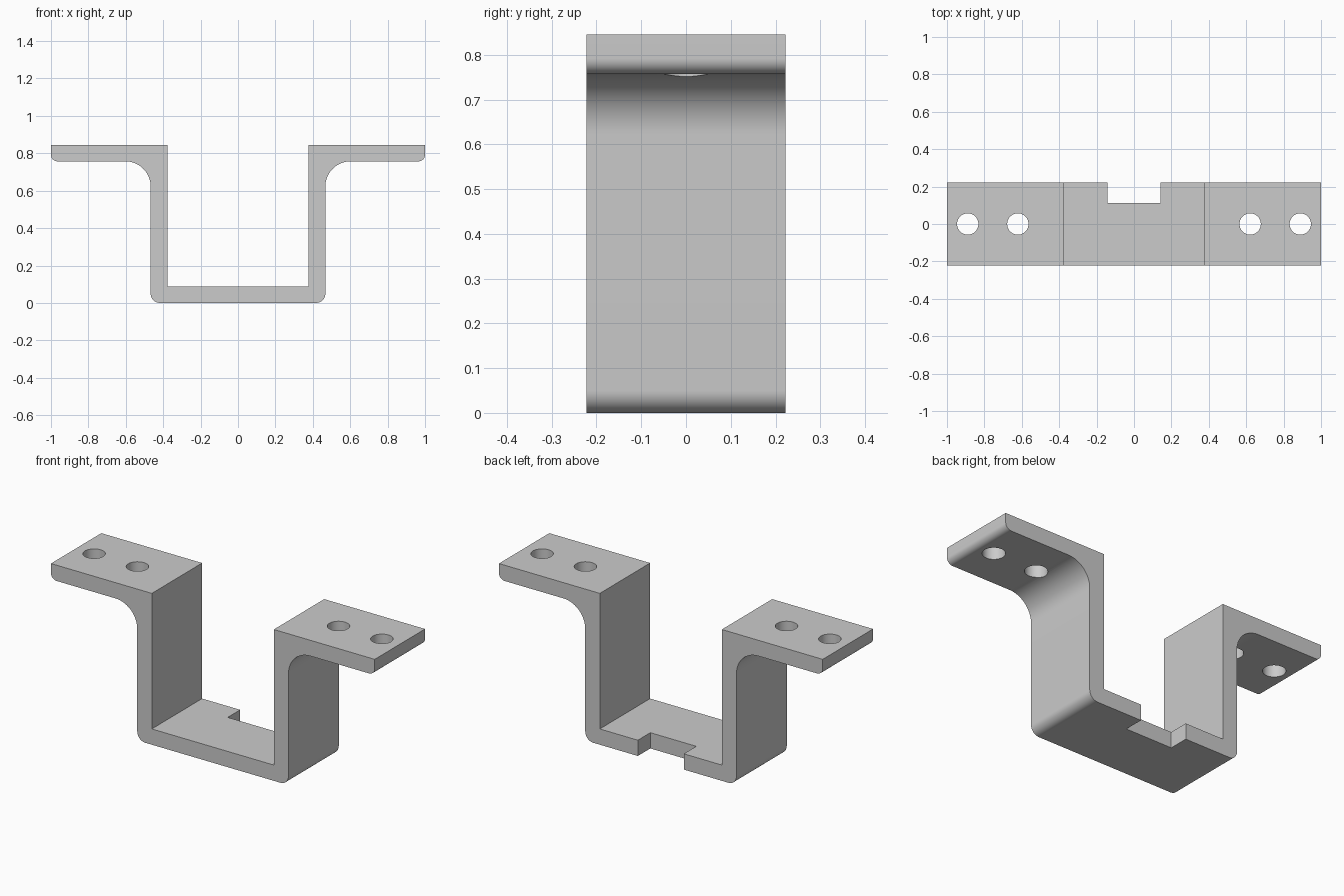
import bpy, bmesh, math
from mathutils import Matrix, Vector

cube = bpy.data.objects.get("Cube")
if cube:
    bpy.data.objects.remove(cube, do_unlink=True)

# Main dimensions
HALF_LENGTH, HALF_DEPTH, HEIGHT = 1.0, 0.222, 0.845
INNER, OUTER = 0.377, 0.467
FLOOR, FLANGE = 0.088, 0.757

grey = bpy.data.materials.new("plain grey")
grey.use_nodes = True
colour = (0.6, 0.6, 0.6, 1)
grey.diffuse_color = colour
grey.node_tree.nodes["Principled BSDF"].inputs["Base Color"].default_value = colour


def arc(cx, cz, r, start, end, steps=12):
    angles = [math.radians(start + (end - start) * i / steps) for i in range(steps + 1)]
    return [(cx + r * math.cos(a), cz + r * math.sin(a)) for a in angles]


def make_object(name, bm):
    bmesh.ops.recalc_face_normals(bm, faces=bm.faces)
    mesh = bpy.data.meshes.new(name)
    bm.to_mesh(mesh)
    bm.free()
    mesh.materials.append(grey)
    obj = bpy.data.objects.new(name, mesh)
    bpy.context.collection.objects.link(obj)
    return obj


def cut(target, cutter):
    mod = target.modifiers.new("cut", 'BOOLEAN')
    mod.operation, mod.solver, mod.object = 'DIFFERENCE', 'EXACT', cutter
    cutter.hide_render = True
    bpy.ops.object.modifier_apply(modifier=mod.name)
    bpy.data.objects.remove(cutter, do_unlink=True)


# Hat-shaped strip: right half of the profile, mirrored, then extruded
corner, bend, tip = 0.05, 0.135, 0.035
half = arc(OUTER - corner, corner, corner, -90, 0)
half += arc(OUTER + bend, FLANGE - bend, bend, 180, 90, 20)
half += arc(HALF_LENGTH - tip, FLANGE + tip, tip, -90, 0)
half += [(HALF_LENGTH, HEIGHT), (INNER, HEIGHT), (INNER, FLOOR)]
profile = half + [(-x, z) for x, z in reversed(half)]

bm = bmesh.new()
face = bm.faces.new([bm.verts.new((x, -HALF_DEPTH, z)) for x, z in profile])
extruded = bmesh.ops.extrude_face_region(bm, geom=[face])["geom"]
bmesh.ops.translate(bm, vec=(0, 2 * HALF_DEPTH, 0),
                    verts=[v for v in extruded if isinstance(v, bmesh.types.BMVert)])
bracket = make_object("bracket", bm)
bpy.context.view_layer.objects.active = bracket
bracket.select_set(True)

# Screw holes, two in each flange
for side in (-1, 1):
    for x in (0.621, 0.889):
        bm = bmesh.new()
        bmesh.ops.create_cone(bm, cap_ends=True, segments=48, radius1=0.057,
                              radius2=0.057, depth=0.4,
                              matrix=Matrix.Translation((side * x, 0, HEIGHT - 0.05)))
        cut(bracket, make_object("hole_cutter", bm))

# Notch in the back edge of the floor
bm = bmesh.new()
bmesh.ops.create_cube(bm, size=1, matrix=Matrix.Translation((0, 0.212, 0.05))
                      @ Matrix.Diagonal(Vector((0.284, 0.2, 0.3, 1))))
cut(bracket, make_object("notch_cutter", bm))

bpy.ops.object.shade_smooth_by_angle(angle=math.radians(30))
